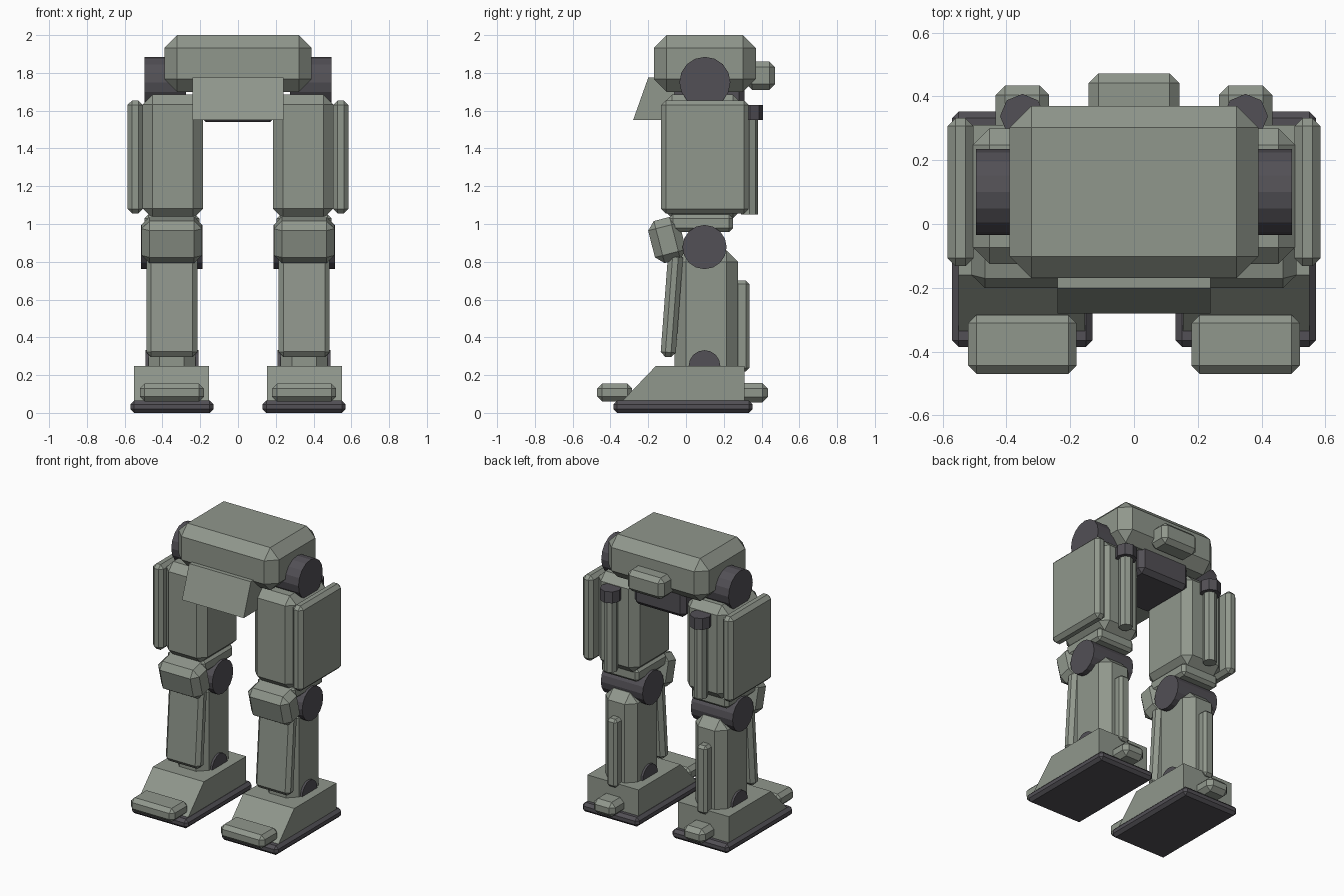
import bpy
import bmesh
from math import pi
from mathutils import Matrix, Vector

cube = bpy.data.objects.get("Cube")
if cube:
    bpy.data.objects.remove(cube, do_unlink=True)


def material(name, rgb):
    mat = bpy.data.materials.new(name)
    mat.use_nodes = True
    mat.diffuse_color = (*rgb, 1)
    bsdf = next(n for n in mat.node_tree.nodes if n.type == "BSDF_PRINCIPLED")
    bsdf.inputs["Base Color"].default_value = (*rgb, 1)
    return mat


ARMOR = material("grey green armor", (0.28, 0.31, 0.265))
JOINT = material("dark grey joint", (0.085, 0.08, 0.092))


def finish(name, bm, mat, bevel=0):
    bmesh.ops.recalc_face_normals(bm, faces=bm.faces)
    mesh = bpy.data.meshes.new(name)
    bm.to_mesh(mesh)
    bm.free()
    mesh.materials.append(mat)
    obj = bpy.data.objects.new(name, mesh)
    bpy.context.collection.objects.link(obj)
    if bevel:
        mod = obj.modifiers.new("chamfer", "BEVEL")
        mod.width = bevel
        mod.segments = 1
        mod.limit_method = "NONE"
    return obj


def box(name, xs, ys, zs, mat=ARMOR, bevel=0, tilt=0):
    """Chamfered box between the given limits, tilted about x."""
    low, high = (Vector(c) for c in zip(xs, ys, zs))
    bm = bmesh.new()
    bmesh.ops.create_cube(bm, size=1)
    bmesh.ops.scale(bm, vec=high - low, verts=bm.verts)
    bmesh.ops.rotate(bm, matrix=Matrix.Rotation(tilt, 3, "X"), verts=bm.verts)
    obj = finish(name, bm, mat, bevel)
    obj.location = (low + high) / 2
    return obj


def cylinder(name, center, radius, depth, mat, sides, axis="Z"):
    bm = bmesh.new()
    bmesh.ops.create_cone(bm, cap_ends=True, segments=sides, radius1=radius,
                          radius2=radius, depth=depth)
    if axis == "X":
        bmesh.ops.rotate(bm, matrix=Matrix.Rotation(pi / 2, 3, "Y"), verts=bm.verts)
    obj = finish(name, bm, mat)
    obj.location = center
    return obj


def extrusion(name, profile, xs):
    """Side profile of (y, z) points, extruded across x."""
    bm = bmesh.new()
    face = bm.faces.new([bm.verts.new((xs[0], y, z)) for y, z in profile])
    extruded = bmesh.ops.extrude_face_region(bm, geom=[face])["geom"]
    moved = [v for v in extruded if isinstance(v, bmesh.types.BMVert)]
    bmesh.ops.translate(bm, vec=(xs[1] - xs[0], 0, 0), verts=moved)
    return finish(name, bm, ARMOR)


# Pelvis and its attachments
box("pelvis", (-.39, .39), (-.17, .37), (1.70, 2), bevel=.068)
box("pelvis_underside", (-.2, .2), (-.1, .31), (1.54, 1.76), JOINT, .03)
extrusion("front_skirt", [(-.28, 1.55), (-.2, 1.775), (-.06, 1.775), (-.06, 1.55)],
          (-.24, .24))
box("rear_pod", (-.142, .142), (.32, .472), (1.71, 1.86), bevel=.03)

for side, s in (("left", 1), ("right", -1)):
    c = s * .35

    def span(a, b):
        return tuple(sorted((s * a, s * b)))

    def across(width):
        return (c - width / 2, c + width / 2)

    # Hip and thigh
    cylinder(side + "_hip_joint", (s * .385, .1, 1.75), .135, .22, JOINT, 16, "X")
    box(side + "_thigh", span(.185, .505), (-.125, .3), (1.03, 1.685), bevel=.052)
    box(side + "_thigh_plate", span(.503, .585), (-.132, .332), (1.055, 1.655), bevel=.025)
    cylinder(side + "_thigh_piston", (c, .335, 1.3), .045, .5, ARMOR, 8)
    cylinder(side + "_piston_cap", (c, .338, 1.59), .07, .08, JOINT, 8)

    # Knee
    box(side + "_thigh_collar", across(.29), (-.09, .248), (.958, 1.05), bevel=.02)
    cylinder(side + "_knee_joint", (c, .098, .878), .117, .325, JOINT, 16, "X")
    box(side + "_knee_guard", across(.32), (-.185, -.015), (.80, 1.03), bevel=.042, tilt=.25)

    # Shin
    box(side + "_shin", across(.25), (-.06, .275), (.16, .86), bevel=.06)
    box(side + "_shin_guard", across(.27), (-.115, -.035), (.295, .85), bevel=.025, tilt=-.075)
    box(side + "_calf_bar", across(.08), (.255, .335), (.22, .70), bevel=.018)
    cylinder(side + "_ankle_joint", (c, .098, .248), .084, .28, JOINT, 16, "X")

    # Foot
    box(side + "_sole", across(.44), (-.385, .353), (.005, .07), JOINT, .02).location.z -= .005
    extrusion(side + "_foot", [(-.34, .06), (-.16, .248), (.31, .248), (.31, .06)],
              span(.153, .55))
    box(side + "_toe_cap", across(.34), (-.47, -.285), (.06, .155), bevel=.026)
    box(side + "_heel_block", across(.168), (.27, .434), (.055, .158), bevel=.03)
